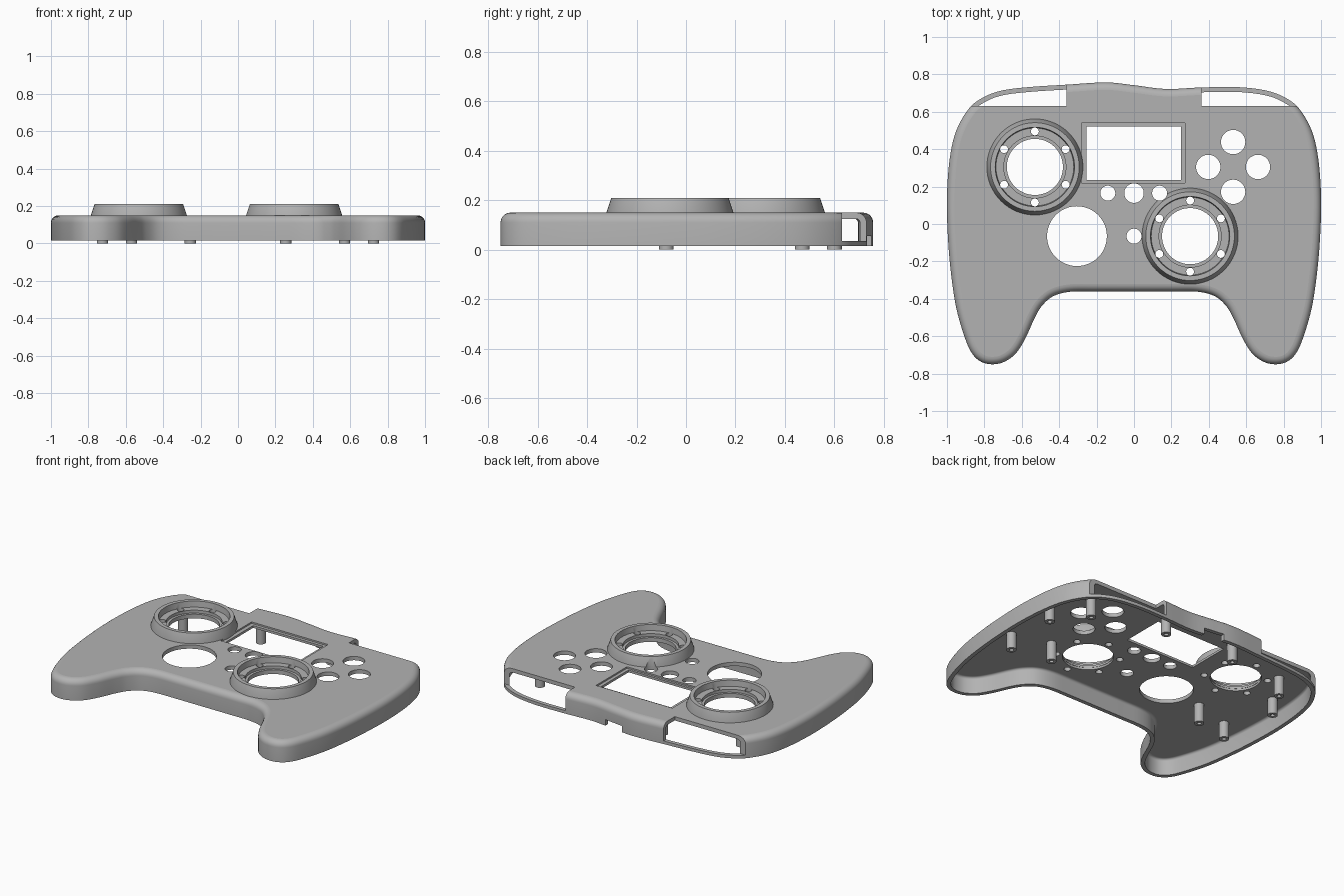
import bpy, bmesh, math
from mathutils import Vector

cube = bpy.data.objects.get("Cube")
if cube:
    bpy.data.objects.remove(cube, do_unlink=True)

grey = bpy.data.materials.new("shell_grey")
grey.use_nodes = True
grey.diffuse_color = (0.45, 0.45, 0.45, 1)
grey.node_tree.nodes["Principled BSDF"].inputs["Base Color"].default_value = (0.45, 0.45, 0.45, 1)


def make(name, bm):
    bmesh.ops.recalc_face_normals(bm, faces=bm.faces)
    mesh = bpy.data.meshes.new(name)
    bm.to_mesh(mesh)
    bm.free()
    mesh.materials.append(grey)
    obj = bpy.data.objects.new(name, mesh)
    bpy.context.collection.objects.link(obj)
    return obj


def loft(bm, rings, closed=False):
    """Skin a list of point rings; cap the ends or join last to first."""
    loops = [[bm.verts.new(p) for p in ring] for ring in rings]
    pairs = list(zip(loops, loops[1:]))
    if closed:
        pairs.append((loops[-1], loops[0]))
    else:
        bm.faces.new(loops[0])
        bm.faces.new(loops[-1])
    n = len(loops[0])
    for a, b in pairs:
        for i in range(n):
            j = (i + 1) % n
            bm.faces.new((a[i], a[j], b[j], b[i]))


def circle(x, y, r, z, n=48):
    return [(x + r * math.cos(2 * math.pi * i / n), y + r * math.sin(2 * math.pi * i / n), z)
            for i in range(n)]


def cylinder(bm, x, y, r, z0, z1, n=48):
    loft(bm, [circle(x, y, r, z0, n), circle(x, y, r, z1, n)])


def box(bm, x0, x1, y0, y1, z0, z1):
    loft(bm, [[(x0, y0, z), (x1, y0, z), (x1, y1, z), (x0, y1, z)] for z in (z0, z1)])


def cut(target, cutter):
    mod = target.modifiers.new("cut", "BOOLEAN")
    mod.operation = "DIFFERENCE"
    mod.solver = "EXACT"
    mod.object = cutter
    graph = bpy.context.evaluated_depsgraph_get()
    mesh = bpy.data.meshes.new_from_object(target.evaluated_get(graph))
    target.modifiers.clear()
    target.data = mesh


def smooth(obj):
    bpy.ops.object.select_all(action="DESELECT")
    obj.select_set(True)
    bpy.context.view_layer.objects.active = obj
    bpy.ops.object.shade_smooth_by_angle(angle=math.radians(30))
    for p in obj.data.polygons:
        if abs(p.normal.z) > 0.998:
            p.use_smooth = False


# Outline: the side and grip are mirrored, the back edge is a lopsided wave
side = [(.7, .715), (.8, .68), (.88, .62), (.95, .5), (.985, .35), (1, .15), (.996, -.05),
        (.98, -.25), (.95, -.45), (.9, -.62), (.86, -.7), (.81, -.74), (.75, -.75),
        (.69, -.735), (.63, -.69), (.58, -.61), (.53, -.5), (.49, -.435), (.43, -.385),
        (.34, -.362), (.2, -.36)]
back = [(-.55, .733), (-.36, .745), (-.15, .757), (0, .742), (.17, .722), (.36, .73), (.55, .732)]
control = [Vector(p) for p in back + side + [(0, -.36)] + [(-x, y) for x, y in reversed(side)]]


def spline(pts, steps=6):
    out, n = [], len(pts)
    for i in range(n):
        a, b, c, d = (pts[(i + k) % n] for k in (-1, 0, 1, 2))
        for s in range(steps):
            t = s / steps
            out.append(0.5 * (2 * b + (c - a) * t + (2 * a - 5 * b + 4 * c - d) * t ** 2
                              + (3 * b - a - 3 * c + d) * t ** 3))
    return out


outline = spline(control)


def inset(d, z):
    pts, n = [], len(outline)
    for i, p in enumerate(outline):
        t = (outline[(i + 1) % n] - outline[i - 1]).normalized()
        pts.append((p.x + t.y * d, p.y - t.x * d, z))
    return pts


def rounded_slab(name, offset, bottom, top, radius):
    rings = [inset(offset, bottom)]
    for k in range(7):
        a = math.pi / 2 * k / 6
        rings.append(inset(offset + radius * (1 - math.cos(a)), top - radius + radius * math.sin(a)))
    bm = bmesh.new()
    loft(bm, rings)
    return make(name, bm)


shell = rounded_slab("shell", 0, .015, .15, .04)
cutters = [rounded_slab("cavity_cutter", .026, -.1, .125, .016)]

# Shoulder openings, cable notch and stepped display window
for name, dims in {
    "left_shoulder_cutter": (.36, 1.2, .63, 1, .035, .3),
    "right_shoulder_cutter": (-1.2, -.36, .63, 1, .035, .3),
    "cable_notch_cutter": (-.065, .07, .65, 1, -.1, .055),
    "display_cutter": (-.255, .25, .235, .52, .05, .3),
    "display_step_cutter": (-.28, .272, .22, .54, .14, .3),
}.items():
    bm = bmesh.new()
    box(bm, *dims)
    cutters.append(make(name, bm))

# Button holes and ring screw holes
sticks = {"right_stick_ring": (-.53, .305), "left_stick_ring": (.3, -.065)}
bm = bmesh.new()
for dx, dy in ((0, 1), (0, -1), (1, 0), (-1, 0)):
    cylinder(bm, .53 + .133 * dx, .305 + .133 * dy, .065, .05, .3)
for x, y, r in ((-.14, .165, .04), (0, .165, .052), (.137, .165, .04),
                (0, -.065, .04), (-.305, -.065, .16)):
    cylinder(bm, x, y, r, .05, .3)
for x, y in sticks.values():
    for k in range(6):
        a = math.pi / 2 + k * math.pi / 3
        cylinder(bm, x + .19 * math.cos(a), y + .19 * math.sin(a), .021, .05, .3, 24)
holes = make("hole_cutter", bm)

# Stick bores
bm = bmesh.new()
for x, y in sticks.values():
    cylinder(bm, x, y, .152, .05, .3, 64)
cutters += [holes, make("bore_cutter", bm)]

for c in cutters:
    cut(shell, c)
smooth(shell)

# Raised stick rings
profile = [(.257, .139), (.257, .15), (.237, .21), (.212, .21), (.208, .172),
           (.166, .172), (.166, .153), (.15, .153), (.15, .139)]
for name, (x, y) in sticks.items():
    bm = bmesh.new()
    loft(bm, [circle(x, y, r, z, 64) for r, z in profile], closed=True)
    ring = make(name, bm)
    cut(ring, holes)
    smooth(ring)

for c in cutters:
    bpy.data.objects.remove(c, do_unlink=True)

# Hollow screw posts under the top plate
posts = [(.57, -.08, 0), (.725, .47, 0), (.255, .6, 0), (.86, .25, .017), (.82, -.15, .017)]
for i, (px, y, z) in enumerate(posts):
    for label, s in (("left", 1), ("right", -1)):
        bm = bmesh.new()
        rim = [(.03, .13), (.03, z), (.013, z), (.013, .13)]
        loft(bm, [circle(s * px, y, r, h, 24) for r, h in rim], closed=True)
        smooth(make(f"{label}_screw_post_{i + 1}", bm))
